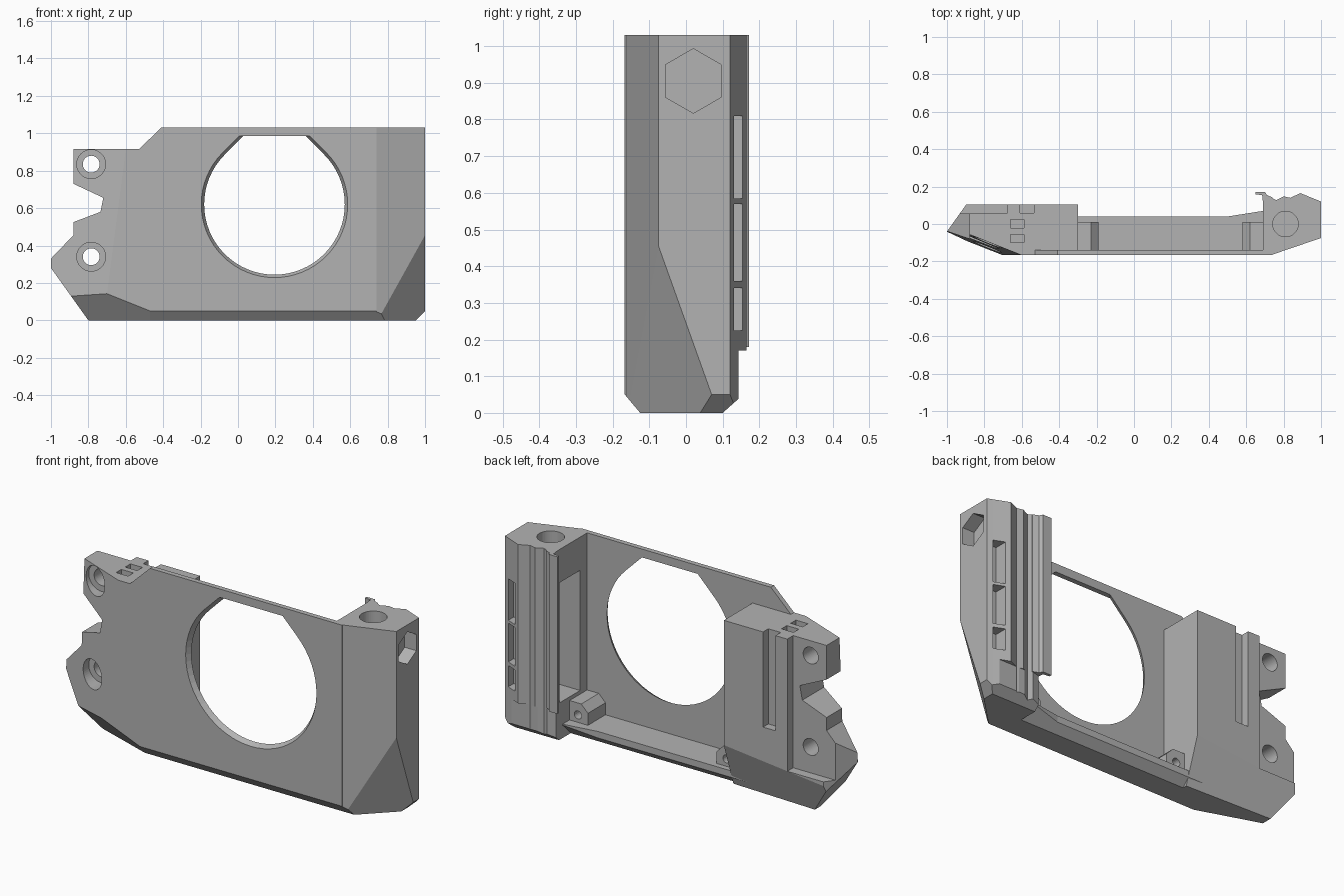
import bpy, bmesh, math
from mathutils import Vector

cube = bpy.data.objects.get("Cube")
if cube:
    bpy.data.objects.remove(cube, do_unlink=True)

grey = bpy.data.materials.new("matte_grey")
grey.use_nodes = True
colour = (0.45, 0.45, 0.45, 1)
grey.diffuse_color = colour
grey.node_tree.nodes["Principled BSDF"].inputs["Base Color"].default_value = colour


def loft(name, first, second):
    """Closed solid between two matching rings of points."""
    bm = bmesh.new()
    a = [bm.verts.new(p) for p in first]
    b = [bm.verts.new(p) for p in second]
    n = len(a)
    bm.faces.new(a)
    bm.faces.new(b[::-1])
    for i in range(n):
        j = (i + 1) % n
        bm.faces.new((a[j], a[i], b[i], b[j]))
    bmesh.ops.recalc_face_normals(bm, faces=bm.faces)
    mesh = bpy.data.meshes.new(name)
    bm.to_mesh(mesh)
    bm.free()
    mesh.materials.append(grey)
    obj = bpy.data.objects.new(name, mesh)
    bpy.context.collection.objects.link(obj)
    return obj


def place(points, axis, level):
    """Put 2D points on a plane across the given axis."""
    if axis == "x":
        return [(level, u, v) for u, v in points]
    if axis == "y":
        return [(u, level, v) for u, v in points]
    return [(u, v, level) for u, v in points]


def prism(name, points, axis, low, high):
    return loft(name, place(points, axis, low), place(points, axis, high))


def box(name, x0, x1, y0, y1, z0, z1):
    return prism(name, [(x0, y0), (x1, y0), (x1, y1), (x0, y1)], "z", z0, z1)


def circle(u, v, r, count=48, turn=0.0):
    return [(u + r * math.cos(turn + math.tau * i / count),
             v + r * math.sin(turn + math.tau * i / count)) for i in range(count)]


def combine(obj, other, operation="DIFFERENCE"):
    """Apply a boolean and discard the helper."""
    other.hide_render = True
    mod = obj.modifiers.new("cut", "BOOLEAN")
    mod.operation, mod.object, mod.solver = operation, other, "EXACT"
    graph = bpy.context.evaluated_depsgraph_get()
    mesh = bpy.data.meshes.new_from_object(obj.evaluated_get(graph))
    obj.modifiers.clear()
    obj.data = mesh
    bpy.data.objects.remove(other, do_unlink=True)


def clip(obj, p, q, r, keep):
    """Slice off the side of plane p-q-r away from the point keep."""
    p, q, r, keep = map(Vector, (p, q, r, keep))
    normal = (q - p).cross(r - p).normalized()
    if normal.dot(keep - p) > 0:
        normal = -normal
    side = normal.cross(Vector((0.3, 0.5, 0.8))).normalized() * 4
    up = normal.cross(side)
    ring = [p + side + up, p - side + up, p - side - up, p + side - up]
    combine(obj, loft("slicer", ring, [v + normal * 3 for v in ring]))


CENTRE = (0, 0, 0.6)
FRONT, BACK = -0.167, 0.105


def trim_front(obj):
    """Lower front chamfer, rising towards the narrow end."""
    clip(obj, (0, FRONT, .05), (1, FRONT, .05), (0, -.125, 0), CENTRE)
    clip(obj, (-.47, FRONT, .05), (-.72, FRONT, .15), (-.47, -.125, 0), CENTRE)


# Thin face plate with the large lens opening
plate = prism("face_plate", [(-.62, 0), (.74, 0), (.74, 1.03), (-.41, 1.03),
                             (-.53, .915), (-.6, .915), (-.66, .45)], "y", FRONT, -.14)


def opening(r):
    ring = []
    for i in range(49):
        a = math.radians(135 + 270 * i / 48)
        ring.append((.195 + r * math.cos(a), .62 + r * math.sin(a)))
    reach = r * math.sqrt(2) - .365
    return ring + [(.195 + reach, .985), (.195 - reach, .985)]


combine(plate, loft("opening_cutter", place(opening(.399), "y", -.18),
                    place(opening(.373), "y", -.135)))
trim_front(plate)

# Rail along the bottom edge
rail = prism("bottom_rail", [(-.4, FRONT), (.74, FRONT), (.74, .08), (.69, .07),
                             (.5, .04), (-.4, .04)], "z", 0, .075)
trim_front(rail)
clip(rail, (0, .04, .04), (1, .04, .04), (0, 0, 0), CENTRE)

# Screw bosses standing on the rail
for name, x0, x1 in (("right_boss", -.31, -.19), ("left_boss", .58, .7)):
    boss = box(name, x0, x1, -.15, .01, .05, .18)
    inner = x1 if x0 < 0 else x0
    toward = -1 if x0 < 0 else 1
    clip(boss, (inner, 0, .14), (inner, 1, .14), (inner + toward * .04, 0, .18), (.5 * (x0 + x1), -.07, .08))
    combine(boss, prism("screw_cutter", circle(.5 * (x0 + x1), .115, .022, 20), "y", -.06, .1))

# Narrow end block with the notched silhouette
block = box("right_end_block", -1.01, -.3, FRONT, BACK, 0, .915)
combine(block, prism("silhouette", [
    (-.8, 0), (-.3, 0), (-.3, .915), (-.88, .915), (-.88, .73), (-.72, .655),
    (-.735, .58), (-.88, .525), (-.88, .455), (-1, .33), (-1, .28)], "y", -.3, .3), "INTERSECT")
clip(block, (-.6, FRONT, .915), (-.7, FRONT, .15), (-1, -.04, .3), (-.5, 0, .5))
trim_front(block)
clip(block, (-.3, BACK, .24), (-.3, .04, .05), (-.68, BACK, .2), (-.5, 0, .6))
clip(block, (-1, -.04, 0), (-1, -.04, 1), (-.9, .1, 0), (-.5, 0, .5))
combine(block, box("ear_step", -1.1, -.68, .055, .3, .2, 1))
combine(block, box("rear_groove", -.61, -.535, .06, .3, .4, 1))
for y in (-.1, -.022):
    combine(block, box("strap_slot", -.66, -.588, y, y + .045, .86, 1))
for z in (.835, .34):
    combine(block, prism("bolt_hole", circle(-.785, z, .045), "y", -.3, .3))
    combine(block, prism("bolt_recess", circle(-.785, z, .077), "y", -.3, -.045))

# Wide end column with ribbed back
column = prism("left_end_column", [
    (.69, FRONT), (.73, FRONT), (1, -.075), (1, .12), (.975, .13), (.89, .165), (.835, .14),
    (.80, .148), (.76, .128), (.735, .14), (.69, .128)], "z", 0, 1.03)
trim_front(column)
clip(column, (1, -.075, .455), (.77, -.153, .04), (1, .07, .05), (.8, 0, .8))
clip(column, (.95, 0, 0), (.95, 1, 0), (1, 0, .05), CENTRE)
clip(column, (0, .145, .04), (1, .145, .04), (0, .1, 0), CENTRE)
combine(column, box("rib_end", .6, 1.1, .143, .3, -.1, .17))
combine(column, box("side_pocket", .6, .88, -.08, .095, .2, .85))
combine(column, prism("top_socket", circle(.81, 0, .068), "z", .92, 1.2))
combine(column, prism("hex_socket", circle(.02, .905, .088, 6, math.pi / 6), "x", .93, 1.2))
for low, high in ((.225, .34), (.36, .57), (.585, .81)):
    combine(column, box("back_window", .915, .972, .085, .3, low, high))

# Hooked lip running up the inner back edge
prism("hooked_lip", [(.69, .11), (.74, .11), (.74, .142), (.71, .155), (.7, .172), (.65, .172),
                     (.65, .158), (.685, .155)], "z", .18, 1.03)
